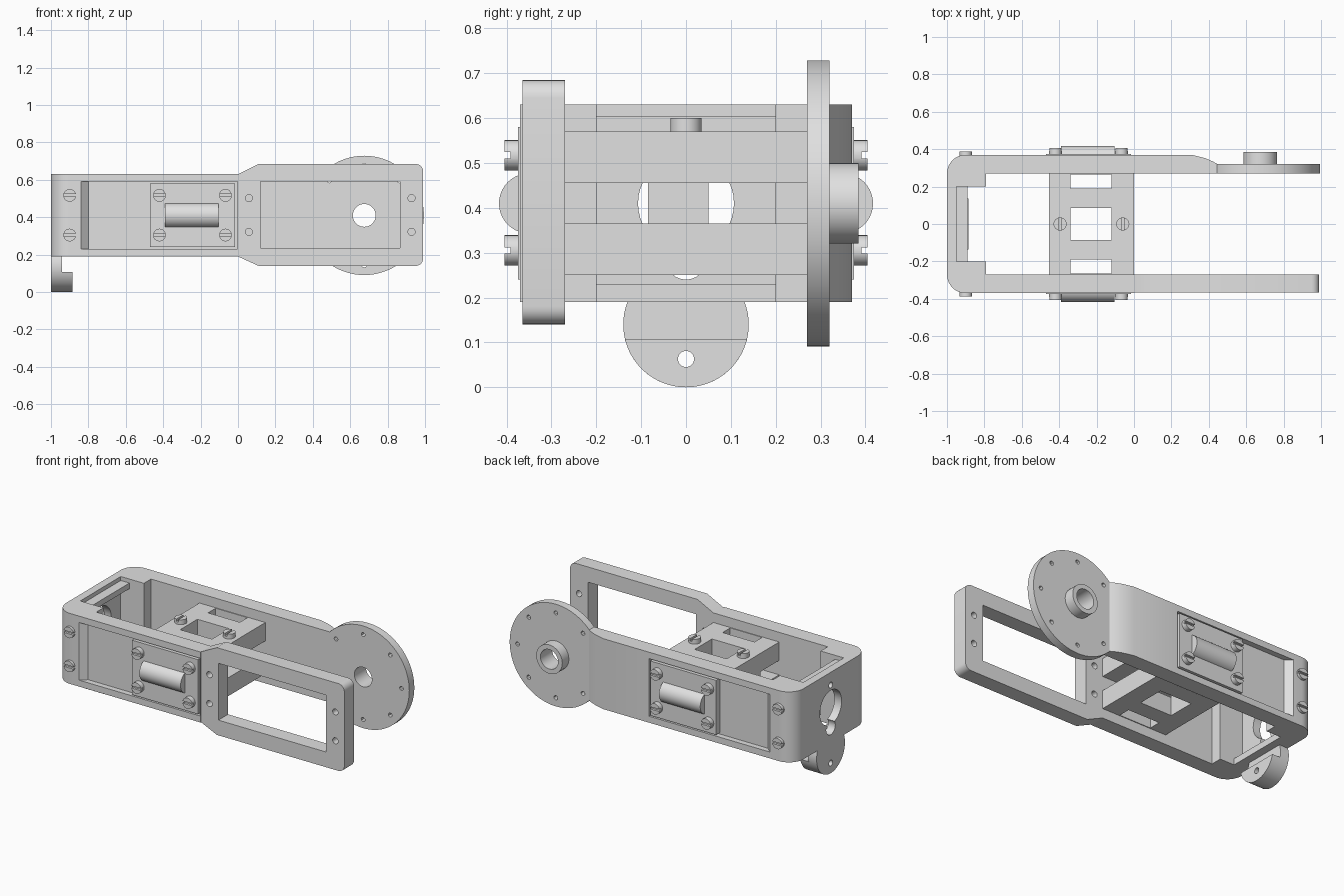
import bpy, bmesh
from math import sin, cos, pi, radians
from mathutils import Vector

cube = bpy.data.objects.get("Cube")
if cube:
    bpy.data.objects.remove(cube, do_unlink=True)

grey = bpy.data.materials.new("plain grey")
grey.use_nodes = True
COLOUR = (0.75, 0.75, 0.75, 1)
grey.diffuse_color = COLOUR
grey.node_tree.nodes["Principled BSDF"].inputs["Base Color"].default_value = COLOUR

MID = 0.41           # height of the centre line
BOTTOM, TOP = 0.19, 0.63
parts = []


def arc(a, b, r, start=0, end=360, n=40):
    closed = end - start == 360
    count = n if closed else n + 1
    return [(a + r * cos(radians(start + (end - start) * i / n)),
             b + r * sin(radians(start + (end - start) * i / n))) for i in range(count)]


def rect(a0, a1, b0, b1):
    return [(a0, b0), (a1, b0), (a1, b1), (a0, b1)]


def prism(name, outline, axis, lo, hi):
    """Extrude a flat outline along an axis."""
    place = {"x": lambda a, b, t: (t, a, b),
             "y": lambda a, b, t: (a, t, b),
             "z": lambda a, b, t: (a, b, t)}[axis]
    bm = bmesh.new()
    base = [bm.verts.new(place(a, b, lo)) for a, b in outline]
    face = bm.faces.new(base)
    moved = bmesh.ops.extrude_face_region(bm, geom=[face])["geom"]
    shift = Vector(place(0, 0, hi - lo))
    bmesh.ops.translate(bm, vec=shift, verts=[v for v in moved if isinstance(v, bmesh.types.BMVert)])
    bmesh.ops.recalc_face_normals(bm, faces=bm.faces)
    mesh = bpy.data.meshes.new(name)
    bm.to_mesh(mesh)
    bm.free()
    mesh.materials.append(grey)
    obj = bpy.data.objects.new(name, mesh)
    bpy.context.collection.objects.link(obj)
    parts.append(obj)
    return obj


def cut(obj, outline, axis, lo, hi):
    """Subtract an extruded outline from a part."""
    cutter = prism("cutter", outline, axis, lo, hi)
    parts.remove(cutter)
    mod = obj.modifiers.new("cut", "BOOLEAN")
    mod.operation = "DIFFERENCE"
    mod.solver = "EXACT"
    mod.object = cutter
    bpy.context.view_layer.objects.active = obj
    bpy.ops.object.modifier_apply(modifier=mod.name)
    bpy.data.objects.remove(cutter, do_unlink=True)


def side_screw(name, x, z, y0, y1, side):
    lo, hi = sorted((side * y0, side * y1))
    screw = prism(name, arc(x, z, 0.034, n=24), "y", lo, hi)
    lo, hi = sorted((side * (y1 - 0.014), side * (y1 + 0.02)))
    cut(screw, rect(x - 0.05, x + 0.05, z - 0.007, z + 0.007), "y", lo, hi)


# U-shaped body with rounded outer corners and thick inner corner posts
half = [(0, 0.27), (-0.79, 0.27), (-0.79, 0.2), (-0.95, 0.2)]
outline = arc(-0.9, 0.27, 0.1, 90, 180, 10) + arc(-0.9, -0.27, 0.1, 180, 270, 10)
outline += [(0, -0.37)] + [(x, -y) for x, y in half] + half[::-1] + [(0, 0.37)]
body = prism("body_frame", outline, "z", BOTTOM, TOP)

# Side recesses with a sloped rear end
for s in (-1, 1):
    slope = [(-0.845, s * 0.375), (-0.8, s * 0.335), (-0.004, s * 0.335), (-0.004, s * 0.375)]
    cut(body, slope, "z", BOTTOM + 0.04, TOP - 0.04)

# Rear wall opening, its lower lobe and a small hole above
cut(body, arc(0, MID, 0.107), "x", -1.1, -0.9)
cut(body, arc(0, 0.285, 0.045, n=24), "x", -1.1, -0.9)
cut(body, arc(0, 0.55, 0.018, n=16), "x", -1.1, -0.9)

# Ledges inside the rear wall
prism("upper_ledge", rect(-0.2, 0.2, 0.57, 0.605), "x", -0.95, -0.89)
prism("lower_ledge", rect(-0.2, 0.2, BOTTOM, 0.23), "x", -0.95, -0.89)

# Hanging round tab with a thicker foot
tab = prism("rear_tab", arc(0, 0.14, 0.14, -215, 35), "x", -1, -0.94)
foot = prism("rear_tab_foot", arc(0, 0.14, 0.14, -166.8, -13.2), "x", -1, -0.885)
for piece in (tab, foot):
    cut(piece, arc(0, 0.063, 0.018, n=20), "x", -1.1, -0.8)

# Cover plates, bulges and screws on both sides
for s, word in ((-1, "front"), (1, "back")):
    lo, hi = sorted((s * 0.33, s * 0.374))
    prism(word + "_cover_plate", rect(-0.47, -0.015, 0.24, 0.58), "y", lo, hi)
    prism(word + "_cover_bulge", arc(s * 0.35, MID, 0.067), "x", -0.39, -0.105)
    for z in (MID - 0.105, MID + 0.107):
        side_screw(word + "_rear_screw", -0.9, z, 0.36, 0.387, s)
        for x in (-0.42, -0.067):
            side_screw(word + "_cover_screw", x, z, 0.36, 0.405, s)

# Cross bracket: upper and lower plates with windows, joined by a post
for word, lo, hi in (("upper", 0.455, 0.57), ("lower", 0.25, 0.365)):
    plate = prism(word + "_bracket", rect(-0.455, 0, -0.272, 0.272), "z", lo, hi)
    for y0, y1 in ((0.19, 0.265), (-0.085, 0.085), (-0.265, -0.19)):
        cut(plate, rect(-0.34, -0.12, y0, y1), "z", 0, 1)
prism("bracket_post", rect(-0.455, -0.34, -0.085, 0.05), "z", 0.36, 0.46)
for x in (-0.395, -0.06):
    screw = prism("bracket_screw", arc(x, 0, 0.035, n=24), "z", 0.565, 0.6)
    cut(screw, rect(x - 0.007, x + 0.007, -0.05, 0.05), "z", 0.585, 0.65)

# Front arm: open rectangular frame with a tapered root
tip = arc(0.95, 0.18, 0.04, -90, 0, 6) + arc(0.95, 0.645, 0.04, 0, 90, 6)
frame = prism("front_arm_frame", [(0, BOTTOM), (0.11, 0.14)] + tip + [(0.11, 0.685), (0, TOP)],
              "y", -0.365, -0.27)
cut(frame, rect(0.12, 0.865, 0.235, 0.59), "y", -0.5, 0)
for x in (0.058, 0.928):
    for z in (0.322, 0.502):
        cut(frame, arc(x, z, 0.019, n=20), "y", -0.5, 0)

# Back arm: neck thinning into a round disk with a hollow boss
neck = [(0, 0.27), (0.45, 0.27), (0.45, 0.318), (0.42, 0.335), (0.38, 0.352), (0.31, 0.37), (0, 0.37)]
prism("back_arm_neck", neck, "z", BOTTOM, TOP)
disk = prism("back_arm_disk", arc(0.675, MID, 0.319, n=72), "y", 0.27, 0.32)
boss = prism("disk_boss", arc(0.675, MID, 0.09), "y", 0.315, 0.385)
for piece in (disk, boss):
    cut(piece, arc(0.675, MID, 0.061), "y", 0.2, 0.5)
for i in range(8):
    a = i * pi / 4
    x, z = 0.675 + 0.265 * cos(a), MID + 0.265 * sin(a)
    if x > 0.46:
        cut(disk, arc(x, z, 0.013, n=12), "y", 0.2, 0.5)

# Smooth the round faces, keep the edges sharp
bpy.ops.object.select_all(action="DESELECT")
for obj in parts:
    obj.select_set(True)
bpy.context.view_layer.objects.active = body
bpy.ops.object.shade_smooth_by_angle(angle=radians(30))
